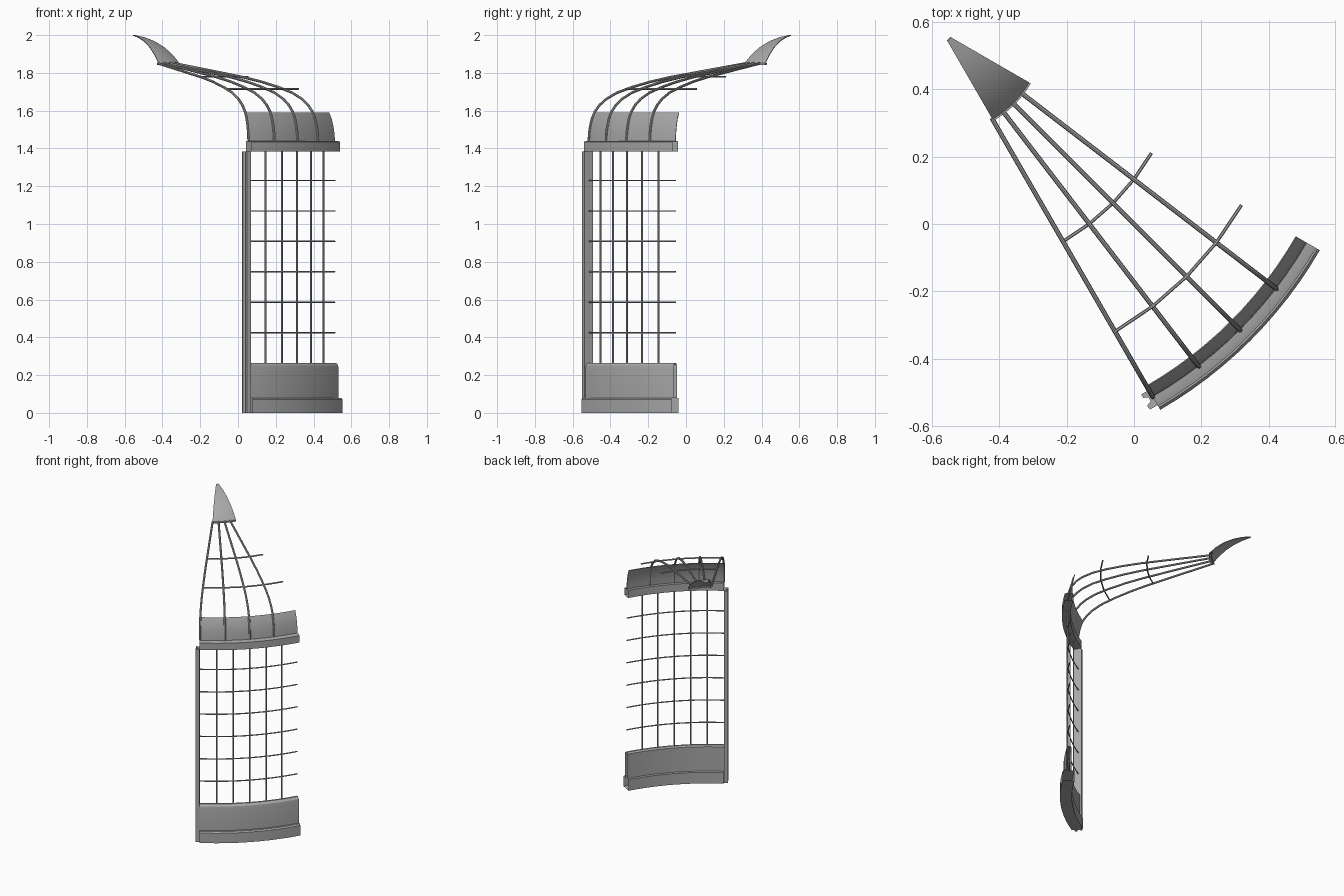
import bpy, bmesh, math
from mathutils import Vector

old = bpy.data.objects.get("Cube")
if old:
    bpy.data.objects.remove(old, do_unlink=True)

AXIS = Vector((-0.57, 0.57, 0))      # vertical axis the segment turns about
A0, A1 = -60, -30                    # segment limits in degrees

metal = bpy.data.materials.new("grey metal")
metal.use_nodes = True
GREY = (0.4, 0.4, 0.4, 1)
metal.diffuse_color = GREY
metal.node_tree.nodes["Principled BSDF"].inputs["Base Color"].default_value = GREY


def polar(r, deg, z):
    a = math.radians(deg)
    return AXIS + Vector((r * math.cos(a), r * math.sin(a), z))


def loft(name, rings, caps=True, smooth=True):
    """Join closed rings of points, capping the ends if asked."""
    bm = bmesh.new()
    vs = [[bm.verts.new(p) for p in ring] for ring in rings]
    n = len(vs[0])
    for a, b in zip(vs, vs[1:]):
        for i in range(n):
            j = (i + 1) % n
            bm.faces.new((a[i], a[j], b[j], b[i]))
    if caps:
        bm.faces.new(vs[0])
        bm.faces.new(vs[-1])
    bmesh.ops.recalc_face_normals(bm, faces=bm.faces)
    me = bpy.data.meshes.new(name)
    bm.to_mesh(me)
    bm.free()
    me.materials.append(metal)
    ob = bpy.data.objects.new(name, me)
    bpy.context.collection.objects.link(ob)
    if smooth:
        bpy.ops.object.select_all(action='DESELECT')
        ob.select_set(True)
        bpy.context.view_layer.objects.active = ob
        bpy.ops.object.shade_smooth_by_angle(angle=math.radians(30))


def sweep(name, section, caps=False, steps=12):
    """Turn an (r, z) section through the segment."""
    loft(name, [[polar(r, A0 + (A1 - A0) * i / steps, z) for r, z in section]
                for i in range(steps + 1)], caps)


def shell(profile, t):
    """Give an open (r, z) profile a small thickness towards the axis."""
    return profile + [(r - t, z - t) for r, z in reversed(profile)]


def tube(name, points, radius, sides=6):
    rings = []
    for i, p in enumerate(points):
        d = (points[min(i + 1, len(points) - 1)] - points[max(i - 1, 0)]).normalized()
        ref = Vector((0, 0, 1)) if abs(d.z) < 0.9 else Vector((1, -1, 0))
        if len(points) > 7 and sides == 8:
            # ribs stay in one radial plane, so its normal is a steady reference
            ref = (points[-1] - points[0]).cross(Vector((0, 0, 1)))
        u = d.cross(ref).normalized()
        v = d.cross(u)
        rings.append([p + radius * (u * math.cos(k * math.tau / sides)
                                    + v * math.sin(k * math.tau / sides))
                      for k in range(sides)])
    loft(name, rings)


def arc(name, r, z, radius, steps):
    tube(name, [polar(r, A0 + (A1 - A0) * i / steps, z)
                for i in range(steps + 1)], radius)


# Base plinth, low wall and upper ring, open at the segment's ends
sweep("base_plinth", [(1.217, 0), (1.296, 0), (1.296, 0.072), (1.288, 0.08), (1.217, 0.08)])
sweep("base_wall", [(1.237, 0.08), (1.273, 0.08), (1.273, 0.235), (1.27, 0.252),
                    (1.258, 0.265), (1.245, 0.265), (1.237, 0.255)])
sweep("upper_ring", [(1.226, 1.385), (1.283, 1.385), (1.283, 1.435), (1.266, 1.44), (1.226, 1.44)])

# Curved skirt above the ring
sweep("roof_skirt", shell([(1.251, 1.44), (1.248, 1.48), (1.241, 1.52),
                           (1.23, 1.56), (1.216, 1.59)], 0.003), caps=True)

# Channel-shaped post at the segment's edge
u = Vector((math.cos(math.radians(A0)), math.sin(math.radians(A0)), 0))
t = Vector((-u.y, u.x, 0))
post = [(1.228, 0), (1.228, -0.026), (1.24, -0.026), (1.246, -0.012), (1.26, -0.012),
        (1.266, -0.028), (1.28, -0.026), (1.28, 0)]
loft("edge_post", [[AXIS + u * r + t * s + Vector((0, 0, z)) for r, s in post]
                   for z in (0, 1.385)], smooth=False)

# Wall grille
for i in range(5):
    a = A0 + 5 * (i + 1)
    tube(f"upright_bar_{i + 1}", [polar(1.248, a, 0.26), polar(1.248, a, 1.39)], 0.005)
for i in range(6):
    arc(f"cross_bar_{i + 1}", 1.25, 0.425 + 0.161 * i, 0.004, 12)

# Roof ribs and their cross bars
rib = [(1.252, 1.44), (1.25, 1.48), (1.243, 1.52), (1.232, 1.56), (1.215, 1.595),
       (1.186, 1.63), (1.145, 1.662), (1.08, 1.695), (0.99, 1.724), (0.88, 1.752),
       (0.76, 1.776), (0.53, 1.813), (0.295, 1.85)]
for i in range(4):
    tube(f"roof_rib_{i + 1}", [polar(r, A0 + 7.5 * i, z) for r, z in rib], 0.007, 8)
arc("roof_bar_upper", 0.718, 1.78, 0.005, 4)
arc("roof_bar_lower", 1.027, 1.715, 0.005, 4)

# Crown cap and its rim
sweep("crown_cap", shell([(0.03, 2.0), (0.09, 1.988), (0.148, 1.968), (0.21, 1.935),
                          (0.262, 1.893), (0.29, 1.863), (0.304, 1.846)], 0.003), caps=True)
sweep("crown_rim", [(0.285, 1.843), (0.304, 1.843), (0.304, 1.853), (0.285, 1.853)])
